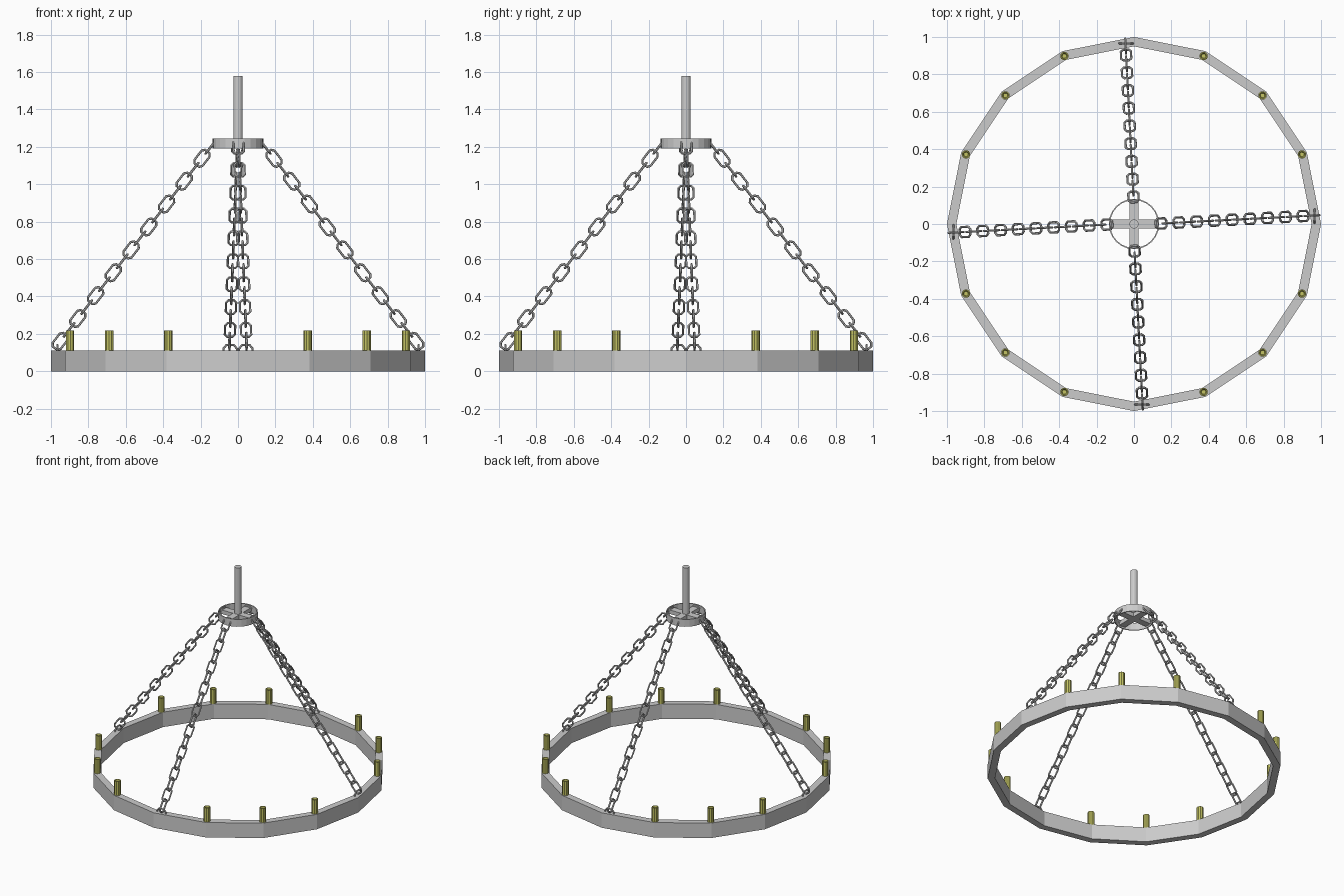
import bpy, bmesh
from math import pi, cos, sin
from mathutils import Vector, Matrix

if "Cube" in bpy.data.objects:
    bpy.data.objects.remove(bpy.data.objects["Cube"])


def finish(name, bm, mat=None):
    bmesh.ops.recalc_face_normals(bm, faces=bm.faces[:])
    me = bpy.data.meshes.new(name)
    bm.to_mesh(me)
    bm.free()
    ob = bpy.data.objects.new(name, me)
    bpy.context.collection.objects.link(ob)
    if mat:
        me.materials.append(mat)
    return ob


def sweep(bm, rings, closed=True):
    """Skin a list of vertex loops; closed joins last to first, else caps."""
    vs = [[bm.verts.new(p) for p in r] for r in rings]
    n, m = len(vs), len(vs[0])
    for i in range(n if closed else n - 1):
        a, b = vs[i], vs[(i + 1) % n]
        for j in range(m):
            k = (j + 1) % m
            bm.faces.new((a[j], a[k], b[k], b[j]))
    if not closed:
        bm.faces.new(vs[0])
        bm.faces.new(vs[-1])


def lathe(bm, profile, sides, closed):
    """Revolve (radius, z) profile points around z."""
    sweep(bm, [[(r * cos(2 * pi * i / sides), r * sin(2 * pi * i / sides), z)
                for i in range(sides)] for r, z in profile], closed)


def add_link(bm, centre, along, wide, half_len, half_wid, wire):
    """Chamfered eight-corner chain link made of thin wire."""
    up = along.cross(wide).normalized()
    c = half_wid * 0.55
    corners = [(half_len, c), (half_len - c, half_wid),
               (c - half_len, half_wid), (-half_len, c)]
    corners += [(-u, -v) for u, v in corners]
    rings = []
    for u, v in corners:
        core = max(-half_len + half_wid, min(half_len - half_wid, u))
        out = (along * (u - core) + wide * v).normalized()
        p = centre + along * u + wide * v
        rings.append([p + wire * (out * cos(a) + up * sin(a))
                      for a in [2 * pi * k / 6 for k in range(6)]])
    sweep(bm, rings)


# Sixteen-sided hoop
bm = bmesh.new()
lathe(bm, [(1, 0), (1, 0.112), (0.95, 0.112), (0.95, 0)], 16, True)
finish("hoop", bm)

# Hub rim
bm = bmesh.new()
lathe(bm, [(0.135, 1.19), (0.135, 1.245), (0.128, 1.245), (0.128, 1.19)], 24, True)
finish("hub_rim", bm)

# Crossed hub bars
bm = bmesh.new()
for sx, sy in ((0.262, 0.05), (0.05, 0.262)):
    bmesh.ops.create_cube(bm, size=1, matrix=Matrix.Translation((0, 0, 1.217))
                          @ Matrix.Diagonal((sx, sy, 0.03, 1)))
finish("hub_cross", bm)

# Hanging rod
bm = bmesh.new()
lathe(bm, [(0.025, 1.21), (0.025, 1.58)], 12, False)
finish("hanging_rod", bm)

# Candles on every hoop corner except the four axis corners
wax = bpy.data.materials.new("wax")
wax.diffuse_color = (0.55, 0.55, 0.13, 1)
wax.use_nodes = True
wax.node_tree.nodes["Principled BSDF"].inputs["Base Color"].default_value = wax.diffuse_color
for i in range(16):
    if i % 4 == 0:
        continue
    a = 2 * pi * i / 16
    bm = bmesh.new()
    lathe(bm, [(0.023, 0.11), (0.023, 0.218), (0.017, 0.218), (0.012, 0.208)], 10, False)
    bm.transform(Matrix.Translation((0.972 * cos(a), 0.972 * sin(a), 0))
                 @ Matrix.Rotation(a, 4, 'Z'))
    finish("candle", bm, wax)

# Four chains with staples, repeated by quarter turns
start, end, count = Vector((0.145, 0.003, 1.2)), Vector((0.951, 0.045, 0.16)), 18
along = (end - start).normalized()
side = Vector((0, 0, 1)).cross(along).normalized()
normal = along.cross(side).normalized()
for q in range(4):
    turn = Matrix.Rotation(q * pi / 2, 4, 'Z')
    bm = bmesh.new()
    for i in range(count):
        add_link(bm, start.lerp(end, i / (count - 1)), along,
                 normal if i % 2 else side, 0.046, 0.027, 0.0065)
    bm.transform(turn)
    finish("chain", bm)
    bm = bmesh.new()
    add_link(bm, Vector((0.966, 0.042, 0.105)), Vector((0, 0, 1)),
             Vector((0, 1, 0)), 0.036, 0.036, 0.006)
    bm.transform(turn)
    finish("chain_staple", bm)
